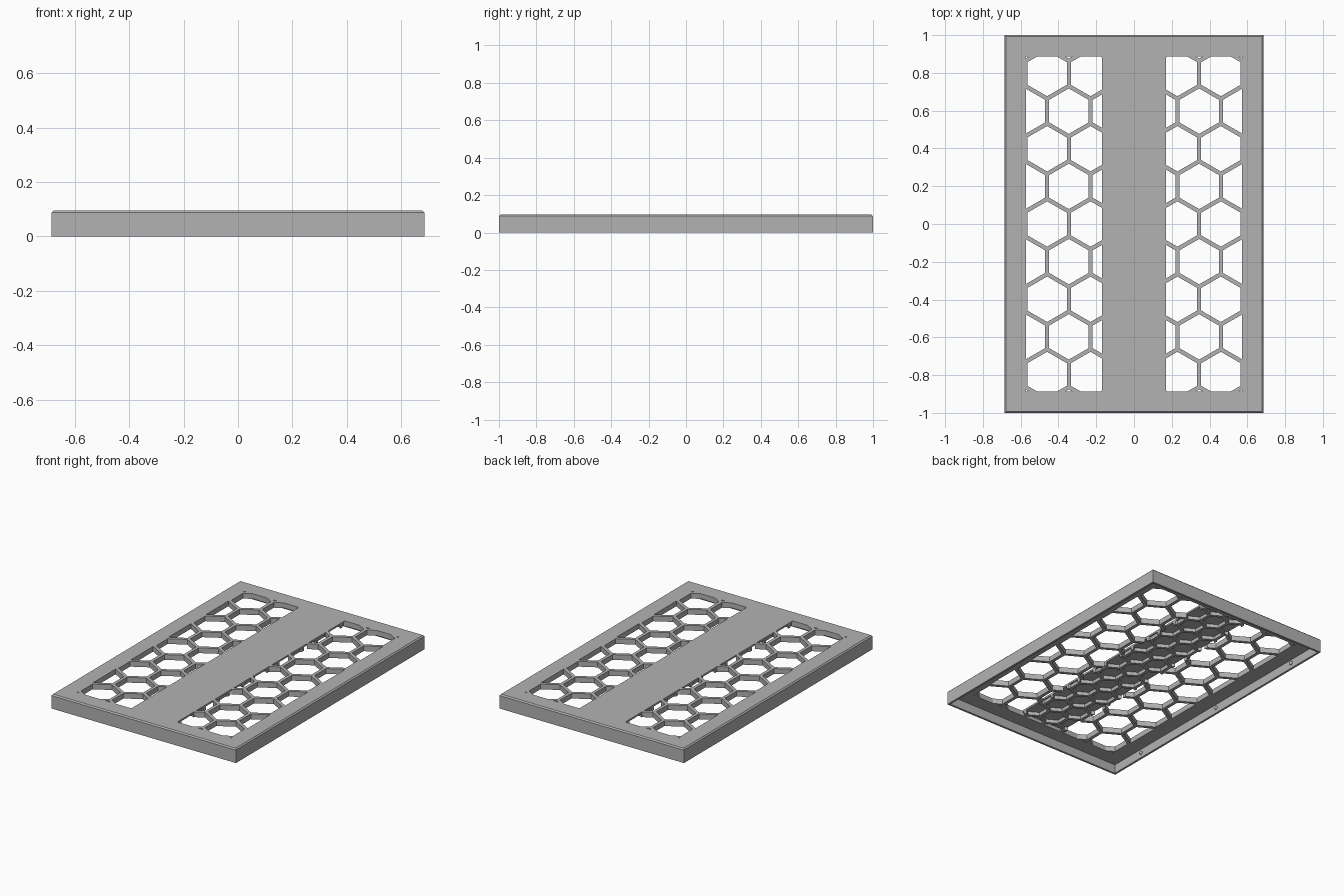
import bpy, bmesh, math
from mathutils import Vector

if "Cube" in bpy.data.objects:
    bpy.data.objects.remove(bpy.data.objects["Cube"], do_unlink=True)

W, L, H = 0.685, 1.0, 0.095      # half width, half length, height
WALL, PLATE = 0.014, 0.06        # rim thickness, underside of the plate
STRIP, WIN_X, WIN_Y = 0.17, 0.573, 0.887

grey = bpy.data.materials.new("plain_grey")
grey.use_nodes = True
grey.diffuse_color = (0.45, 0.45, 0.45, 1)
grey.node_tree.nodes["Principled BSDF"].inputs["Base Color"].default_value = (0.45, 0.45, 0.45, 1)


def make_object(name, bm):
    bmesh.ops.recalc_face_normals(bm, faces=bm.faces)
    mesh = bpy.data.meshes.new(name)
    bm.to_mesh(mesh)
    bm.free()
    mesh.materials.append(grey)
    obj = bpy.data.objects.new(name, mesh)
    bpy.context.collection.objects.link(obj)
    return obj


def box(name, hx, hy, z0, z1, chamfer=0):
    bm = bmesh.new()
    bmesh.ops.create_cube(bm, size=1)
    for v in bm.verts:
        v.co = (v.co.x * 2 * hx, v.co.y * 2 * hy, z0 if v.co.z < 0 else z1)
    if chamfer:
        top = [e for e in bm.edges if all(v.co.z == v.co.z and v.co.z > z1 - 0.001 for v in e.verts)]
        bmesh.ops.bevel(bm, geom=top, offset=chamfer, segments=1, affect='EDGES')
    return make_object(name, bm)


def hex_cutter(name, pitch, gap, x0, x1, y1, z0, z1):
    """Upright hexagonal prisms on a staggered grid, clipped to a rectangle."""
    bm = bmesh.new()
    radius = (pitch - gap) / math.sqrt(3)
    row_step = pitch * math.sqrt(3) / 2
    rows, cols = int(y1 / row_step) + 2, int(1 / pitch) + 2
    for r in range(-rows, rows + 1):
        for c in range(-cols, cols + 1):
            cx, cy = (c + 0.5 * (r % 2)) * pitch, r * row_step
            ring = [bm.verts.new((cx + radius * math.sin(k * math.pi / 3),
                                  cy + radius * math.cos(k * math.pi / 3), z0)) for k in range(6)]
            bm.faces.new(ring)
    for co, no in (((x0, 0, 0), (-1, 0, 0)), ((x1, 0, 0), (1, 0, 0)),
                   ((0, y1, 0), (0, 1, 0)), ((0, -y1, 0), (0, -1, 0))):
        bmesh.ops.bisect_plane(bm, geom=bm.verts[:] + bm.edges[:] + bm.faces[:],
                               plane_co=co, plane_no=no, clear_outer=True)
    out = bmesh.ops.extrude_face_region(bm, geom=bm.faces[:], use_keep_orig=True)
    for v in out["geom"]:
        if isinstance(v, bmesh.types.BMVert):
            v.co.z = z1
    return make_object(name, bm)


def cut(target, cutter):
    mod = target.modifiers.new("cut", 'BOOLEAN')
    mod.operation, mod.solver, mod.object = 'DIFFERENCE', 'EXACT', cutter
    bpy.context.view_layer.update()
    result = bpy.data.meshes.new_from_object(
        target.evaluated_get(bpy.context.evaluated_depsgraph_get()))
    target.modifiers.clear()
    target.data = result
    bpy.data.objects.remove(cutter, do_unlink=True)


# Tray cover: chamfered slab hollowed from below
cover = box("grille_cover", W, L, 0, H, 0.008)
cut(cover, box("cavity", W - WALL, L - WALL, -0.05, PLATE))

# Open honeycomb windows on either side of the middle strip
for x0, x1 in ((-WIN_X, -STRIP), (STRIP, WIN_X)):
    cut(cover, hex_cutter("window_cells", 0.23, 0.022, x0, x1, WIN_Y, PLATE - 0.02, H + 0.02))

# Small blind honeycomb under the middle strip
cut(cover, hex_cutter("strip_cells", 0.15, 0.02, -STRIP - 0.001, STRIP + 0.001, WIN_Y,
                      PLATE - 0.02, H - 0.012))

# Snap bumps inside the long walls
for side, word in ((-1, "right"), (1, "left")):
    for i, y in enumerate((-0.73, 0, 0.73)):
        bm = bmesh.new()
        bmesh.ops.create_uvsphere(bm, u_segments=16, v_segments=8, radius=0.012)
        bmesh.ops.translate(bm, verts=bm.verts, vec=Vector((side * (W - WALL), y, 0.035)))
        bump = make_object(f"{word}_snap_bump_{i + 1}", bm)
        bump.data.shade_smooth()
